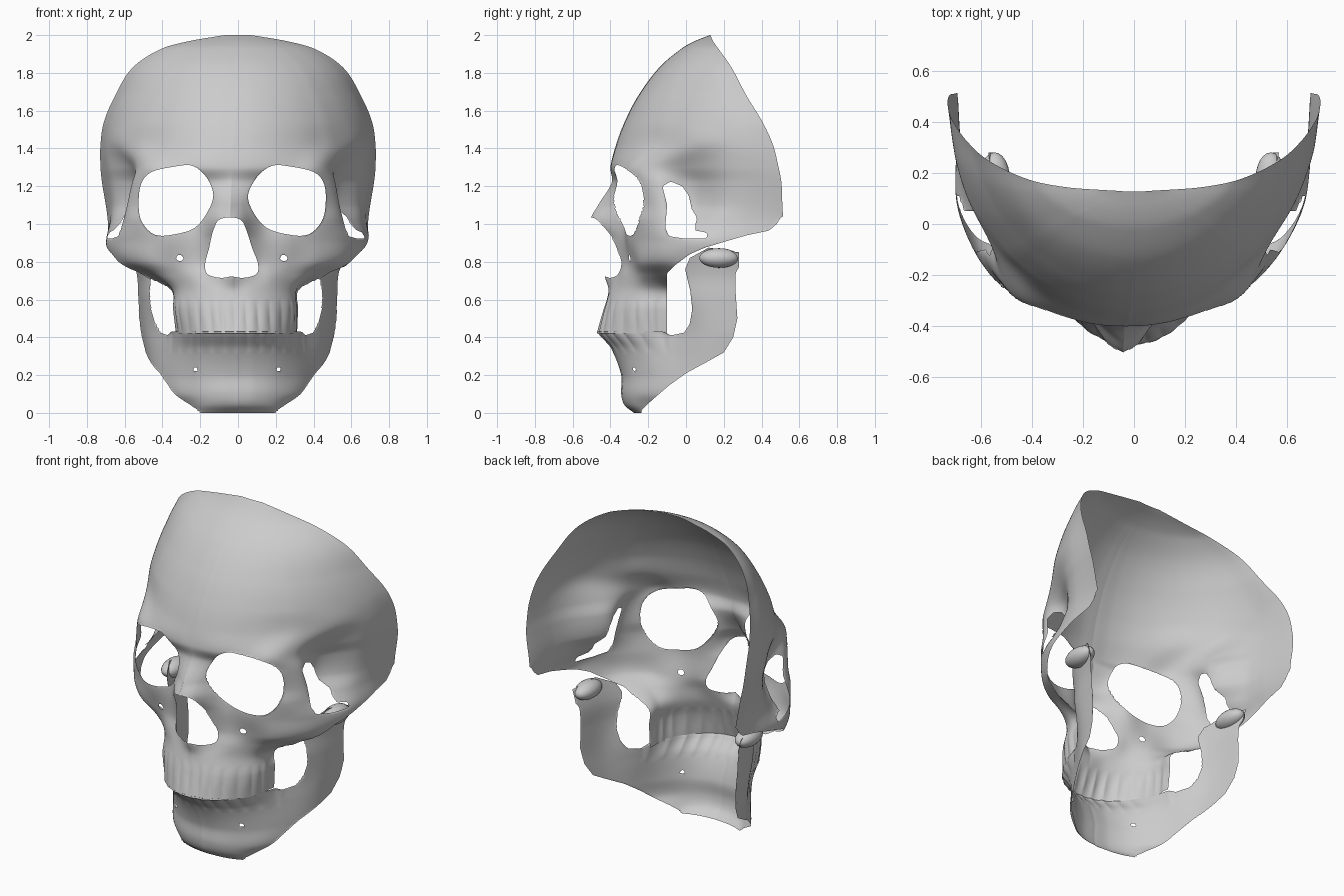
import bpy, bmesh, math
from mathutils import Vector

if "Cube" in bpy.data.objects:
    bpy.data.objects.remove(bpy.data.objects["Cube"])


def spline(keys, vals, t):
    """Smooth curve through vals placed at increasing keys."""
    n = len(keys)
    i = 0
    while i < n - 2 and t > keys[i + 1]:
        i += 1

    def slope(j):
        a, b = max(j - 1, 0), min(j + 1, n - 1)
        return (vals[b] - vals[a]) / (keys[b] - keys[a])
    h = keys[i + 1] - keys[i]
    s = (t - keys[i]) / h
    return (vals[i] * (2*s**3 - 3*s*s + 1) + slope(i) * (h * (s**3 - 2*s*s + s))
            + vals[i + 1] * (3*s*s - 2*s**3) + slope(i + 1) * (h * (s**3 - s*s)))


def rounded(pts):
    """Closed smooth outline through a few points."""
    n = len(pts)
    P = [Vector(pts[(i - 2) % n]) for i in range(n + 5)]
    return [spline(range(n + 5), P, 2 + i / 4) for i in range(n * 4)]


def inside(p, poly):
    c = False
    for a, b in zip(poly, poly[1:] + poly[:1]):
        if (a[1] > p[1]) != (b[1] > p[1]) and \
                p[0] < (b[0] - a[0]) * (p[1] - a[1]) / (b[1] - a[1]) + a[0]:
            c = not c
    return c


def nearest(p, poly):
    best = None
    for a, b in zip(poly, poly[1:] + poly[:1]):
        a, b = Vector(a), Vector(b)
        d = b - a
        t = max(0, min(1, (p - a).dot(d) / max(d.length_squared, 1e-9)))
        q = a + d * t
        if best is None or (q - p).length < (best - p).length:
            best = q
    return best


def cut(bm, axis, poly):
    """Remove an outline seen along the front (axis 0) or side (axis 1), with a clean edge."""
    def flat(v):
        return Vector((v.co[axis], v.co.z))
    hit = {v for v in bm.verts if inside(flat(v), poly)}
    bmesh.ops.delete(bm, geom=[f for f in bm.faces if all(v in hit for v in f.verts)],
                     context='FACES')
    for v in bm.verts:
        if v in hit:
            mid = v.co.x < 1e-6
            q = nearest(flat(v), poly)
            v.co[axis], v.co.z = q
            if mid:
                v.co.x = 0


def skew(co):
    """The face sits slightly off centre."""
    f = max(0, min(1, (0.3 - co.y) / 0.7))
    return -0.043 * f * math.exp(-((co.z - 1) / 0.55) ** 2)


def sheet(name, rows, nu, nv, teeth, cuts):
    """Loft horizontal half sections, cut openings, mirror."""
    rows = sorted(rows, key=lambda r: r[0])
    zs = [r[0] for r in rows]
    m = len(rows[0][1])
    cols = []
    for i in range(nu + 1):
        u = (m - 1) * i / nu
        cols.append([spline(range(m), [Vector(p) for p in r[1]], u) for r in rows])
    bm = bmesh.new()
    grid = []
    for j in range(nv + 1):
        z = zs[0] + (zs[-1] - zs[0]) * j / nv
        line = []
        for i in range(nu + 1):
            p = spline(zs, cols[i], z)
            # tooth ridges
            w = max(0, 1 - abs(z - teeth[0]) / teeth[1])
            if p.y < -0.08 and w > 0:
                p = p * (1 + 0.018 * w ** 0.5 * (abs(math.sin(i / nu * (m - 1) * 5.0)) - 0.6))
            line.append(bm.verts.new((0 if i == 0 else max(p.x, 0.0), p.y, z)))
        grid.append(line)
    for j in range(nv):
        for i in range(nu):
            bm.faces.new((grid[j][i], grid[j][i+1], grid[j+1][i+1], grid[j+1][i]))
    for axis, poly in cuts:
        cut(bm, axis, poly)
    bmesh.ops.delete(bm, geom=[v for v in bm.verts if not v.link_faces], context='VERTS')
    bmesh.ops.mirror(bm, geom=bm.verts[:] + bm.edges[:] + bm.faces[:], axis='X',
                     merge_dist=0.0005)
    for v in bm.verts:
        v.co.x += skew(v.co)
    bmesh.ops.recalc_face_normals(bm, faces=bm.faces)
    for f in bm.faces:
        f.smooth = True
    me = bpy.data.meshes.new(name)
    bm.to_mesh(me)
    bm.free()
    ob = bpy.data.objects.new(name, me)
    bpy.context.collection.objects.link(ob)
    return ob


# Braincase: height, front y, rear edge x, rear edge y, sweep angle
rows = []
for z, f, ex, ey, deg in [(2.0, .127, .07, .13, 50), (1.97, .05, .25, .142, 55),
                          (1.93, -.022, .40, .17, 60), (1.83, -.14, .555, .24, 68),
                          (1.68, -.252, .65, .32, 76), (1.54, -.325, .71, .405, 82),
                          (1.42, -.37, .728, .46, 86)]:
    tm = math.radians(deg)
    rows.append((z, [(ex * math.sin(tm * k) / math.sin(tm),
                      f + (ey - f) * (1 - math.cos(tm * k)) / (1 - math.cos(tm)))
                     for k in (0, .1, .21, .33, .44, .54, .69, .84, 1)]))

# Brow, orbits and nose bridge, out to the temples
rows += [
    (1.30, [(0, -.40), (.1, -.395), (.2, -.375), (.32, -.335), (.44, -.28), (.51, -.17),
            (.555, .01), (.68, .23), (.728, .49)]),
    (1.22, [(0, -.393), (.08, -.375), (.19, -.345), (.32, -.33), (.45, -.27), (.535, -.15),
            (.525, .02), (.665, .23), (.72, .505)]),
    (1.10, [(0, -.465), (.055, -.425), (.17, -.335), (.32, -.32), (.46, -.25), (.56, -.13),
            (.53, .02), (.655, .22), (.70, .51)]),
    (1.02, [(0, -.505), (.06, -.465), (.17, -.335), (.32, -.31), (.48, -.245), (.575, -.13),
            (.59, .02), (.665, .2), (.69, .51)]),
]
# Cheeks, arches and upper jaw
low = [(.45, .03), (.5, .2), (.5, .4)]
rows += [
    (.92, [(0, -.48), (.09, -.395), (.19, -.33), (.33, -.305), (.47, -.24), (.585, -.13),
           (.67, .05), (.692, .22), (.69, .47)]),
    (.80, [(0, -.41), (.13, -.345), (.2, -.32), (.32, -.28), (.45, -.235), (.56, -.13),
           (.64, .03), (.68, .2), (.69, .4)]),
    (.73, [(0, -.43), (.12, -.365), (.21, -.33), (.3, -.27), (.39, -.21), (.45, -.13),
           (.6, .03), (.65, .2), (.66, .4)]),
    (.65, [(0, -.41), (.1, -.395), (.2, -.345), (.28, -.27), (.325, -.19), (.34, -.09)] + low),
    (.55, [(0, -.435), (.1, -.425), (.2, -.375), (.29, -.28), (.325, -.19), (.335, -.09)] + low),
    (.42, [(0, -.475), (.1, -.455), (.2, -.39), (.28, -.28), (.315, -.18), (.325, -.09)] + low),
]

orbit = rounded([(.485, 1.21), (.43, 1.275), (.3, 1.305), (.21, 1.308), (.135, 1.25),
                 (.092, 1.155), (.12, 1.065), (.19, .98), (.3, .945), (.405, .943),
                 (.475, 1.01), (.495, 1.1)])
half = [(.06, 1.02), (.09, .96), (.115, .87), (.14, .79), (.13, .735), (.06, .715)]
nose = rounded([(0, 1.035)] + half + [(0, .722)] + [(-x, z) for x, z in reversed(half)])
foramen = rounded([(.275 + .02 * math.cos(a), .82 + .017 * math.sin(a))
                   for a in (0, 1.05, 2.09, 3.14, 4.19, 5.24)])
temple = [(-.125, 1.2), (-.08, 1.225), (-.02, 1.2), (.015, 1.15), (.03, 1.08), (.06, 1.03),
          (.05, 1.0), (.05, .965), (.11, .955), (.11, .922), (0, .922), (-.09, .935),
          (-.11, .98), (-.10, 1.1)]
under_arch = [(-.1, .3), (-.1, .74), (-.06, .78), (.02, .84), (.1, .875), (.2, .905),
              (.32, .94), (.44, .965), (.48, 1.0), (.505, 1.04), (.7, 1.04), (.7, .3)]
sheet("skull_shell", rows, 128, 170, (.5, .1),
      [(0, orbit), (0, nose), (0, foramen), (1, temple), (1, under_arch)])

# Lower jaw: body and upright rami
front = [(0, -.475), (.1, -.455), (.2, -.39), (.282, -.275)]
jaw = [
    (0, [(0, -.275), (.1, -.265), (.19, -.235), (.24, -.18), (.33, -.05), (.4, .1), (.44, .26)]),
    (.04, [(0, -.325), (.1, -.31), (.195, -.265), (.27, -.18), (.35, -.05), (.42, .1), (.45, .27)]),
    (.10, [(0, -.343), (.1, -.33), (.205, -.28), (.3, -.19), (.375, -.06), (.435, .1), (.46, .28)]),
    (.20, [(0, -.343), (.1, -.33), (.205, -.28), (.305, -.18), (.385, -.05), (.45, .1), (.48, .28)]),
    (.34, [(0, -.397), (.1, -.38), (.2, -.32), (.285, -.22), (.37, -.07), (.465, .1), (.505, .29)]),
    (.44, front + [(.365, -.08), (.475, .1), (.52, .29)]),
    (.60, front + [(.42, -.04), (.49, .1), (.53, .29)]),
    (.73, front + [(.43, -.03), (.495, .1), (.538, .29)]),
    (.89, front + [(.46, -.03), (.53, .1), (.58, .29)]),
]
above = [(-.7, .43), (-.12, .43), (-.08, .41), (-.01, .425), (.02, .47), (.033, .55),
         (.022, .65), (-.005, .76), (.02, .82), (.12, .875), (.28, .85), (.5, .85),
         (.5, 1.0), (-.7, 1.0)]
below = [(-.245, -.2), (-.235, .015), (-.205, .045), (-.16, .085), (-.09, .145), (0, .21),
         (.12, .275), (.2, .32), (.25, .4), (.272, .5), (.262, .65), (.262, .74), (.28, .77),
         (.28, .86), (.6, .86), (.6, -.2)]
mental = rounded([(.22 + .012 * math.cos(a), .23 + .012 * math.sin(a))
                  for a in (0, 1.05, 2.09, 3.14, 4.19, 5.24)])
sheet("lower_jaw", jaw, 110, 90, (.41, .09), [(0, mental), (1, above), (1, below)])

# Jaw joints
for side, s in (("left", -1), ("right", 1)):
    bpy.ops.mesh.primitive_uv_sphere_add(segments=24, ring_count=12, radius=1,
                                         location=(s * .54 - .005, .175, .82))
    ob = bpy.context.object
    ob.name = side + "_jaw_joint"
    ob.scale = (.06, .105, .052)
    bpy.ops.object.shade_smooth_by_angle()
